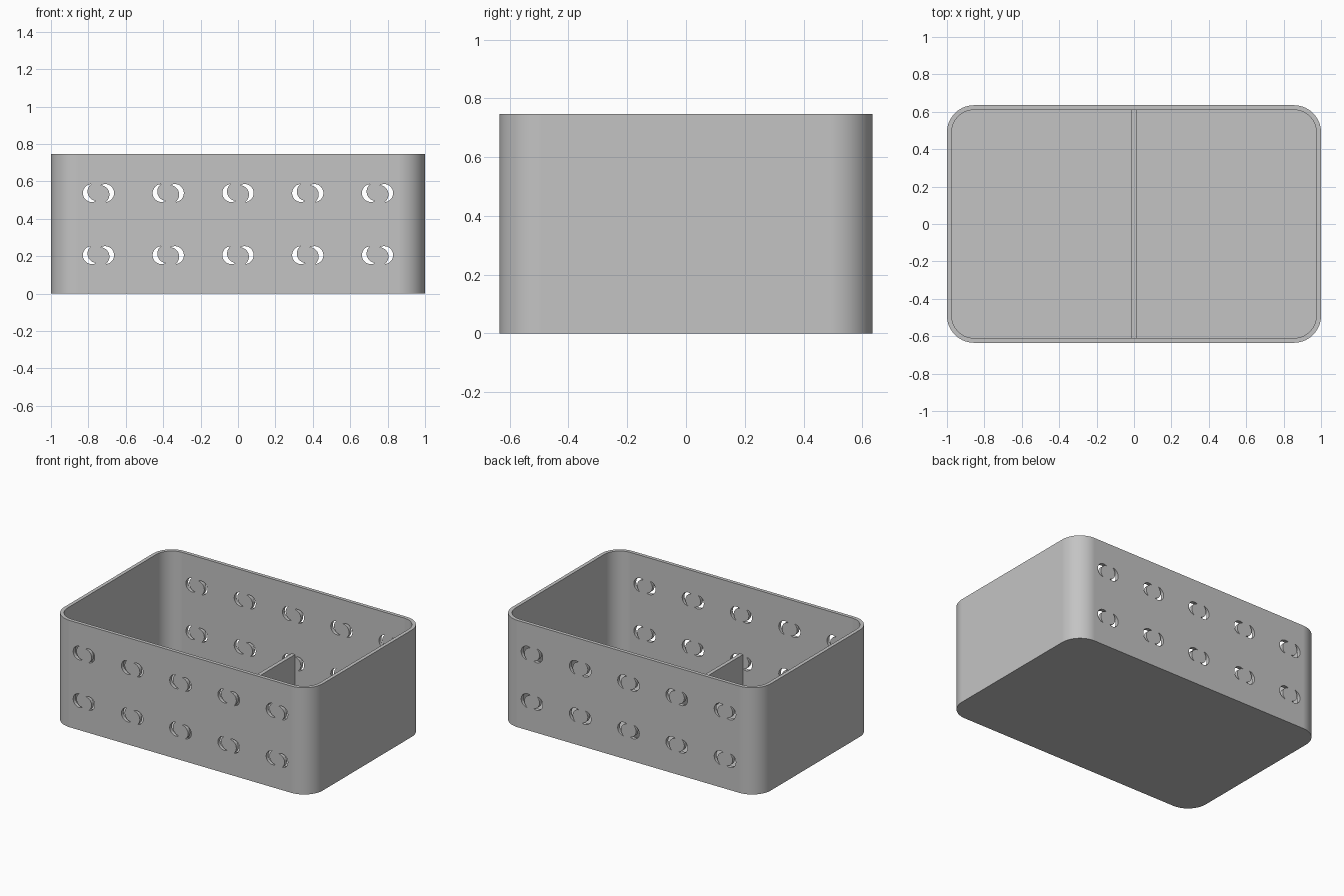
import bpy, bmesh, math
from mathutils import Vector

cube = bpy.data.objects.get("Cube")
if cube:
    bpy.data.objects.remove(cube)

HX, HY, H = 1.0, 0.635, 0.746      # half width, half depth, height
RADIUS, WALL = 0.145, 0.025
COLUMN_STEP, ROWS = 0.373, (0.206, 0.538)

grey = bpy.data.materials.new("plain_grey")
grey.use_nodes = True
colour = (0.55, 0.55, 0.55, 1)
grey.diffuse_color = colour
grey.node_tree.nodes["Principled BSDF"].inputs["Base Color"].default_value = colour


def make_object(name, bm):
    bmesh.ops.recalc_face_normals(bm, faces=bm.faces)
    mesh = bpy.data.meshes.new(name)
    bm.to_mesh(mesh)
    bm.free()
    mesh.materials.append(grey)
    obj = bpy.data.objects.new(name, mesh)
    bpy.context.collection.objects.link(obj)
    return obj


def bridge(bm, a, b):
    for i in range(len(a)):
        j = (i + 1) % len(a)
        bm.faces.new((a[i], a[j], b[j], b[i]))


def rounded_ring(bm, inset, z, steps=16):
    """Rounded rectangle of vertices at height z."""
    ring = []
    for k, (sx, sy) in enumerate(((1, 1), (-1, 1), (-1, -1), (1, -1))):
        for i in range(steps + 1):
            a = math.pi / 2 * (k + i / steps)
            r = RADIUS - inset
            ring.append(bm.verts.new((sx * (HX - RADIUS) + r * math.cos(a),
                                      sy * (HY - RADIUS) + r * math.sin(a), z)))
    return ring


def crescent(steps=20):
    """Outline of a circle with an offset circle bitten out of it."""
    outer_r, bite_r = 0.048, 0.050
    offset = Vector((0.027, 0.008))
    d, tilt = offset.length, math.atan2(offset.y, offset.x)
    # Angles at which the two circles meet, seen from each centre
    along = (d * d + outer_r ** 2 - bite_r ** 2) / (2 * d)
    a = math.acos(along / outer_r)
    b = math.acos((along - d) / bite_r)
    points = []
    for i in range(steps + 1):
        t = tilt + a + (2 * math.pi - 2 * a) * i / steps
        points.append(Vector((math.cos(t), math.sin(t))) * outer_r)
    for i in range(1, steps):
        t = tilt - b - (2 * math.pi - 2 * b) * i / steps
        points.append(offset + Vector((math.cos(t), math.sin(t))) * bite_r)
    return points


# Open box: outer wall, rim, inner wall and floor
bm = bmesh.new()
rings = [rounded_ring(bm, inset, z) for inset, z in
         ((0, 0), (0, H), (WALL, H), (WALL, WALL))]
for lower, upper in zip(rings, rings[1:]):
    bridge(bm, lower, upper)
bm.faces.new(rings[0])
bm.faces.new(rings[-1])
box = make_object("box_shell", bm)

# Crescent pairs cut through the front and back walls
bm = bmesh.new()
outline = crescent()
for column in range(-2, 3):
    for row in ROWS:
        for side in (1, -1):
            cx = column * COLUMN_STEP - side * 0.0355
            ends = [[bm.verts.new((cx + side * p.x, y, row + side * p.y))
                     for p in outline] for y in (-1, 1)]
            bridge(bm, *ends)
            for end in ends:
                bm.faces.new(end)
cutter = make_object("hole_cutter", bm)
cutter.hide_render = True

bpy.ops.object.select_all(action='DESELECT')
bpy.context.view_layer.objects.active = box
box.select_set(True)
cut = box.modifiers.new("holes", 'BOOLEAN')
cut.object = cutter
cut.operation = 'DIFFERENCE'
cut.solver = 'EXACT'
bpy.ops.object.modifier_apply(modifier=cut.name)
bpy.data.objects.remove(cutter)

# Smooth corners, crisp rims, flat walls
bpy.ops.object.shade_smooth_by_angle(angle=math.radians(30))
weighted = box.modifiers.new("flat_walls", 'WEIGHTED_NORMAL')
weighted.keep_sharp = True

# Low divider across the middle of the floor
bm = bmesh.new()
bmesh.ops.create_cube(bm, size=1)
top = 0.265
bmesh.ops.scale(bm, verts=bm.verts, vec=(0.026, 2 * (HY - WALL), top - WALL))
bmesh.ops.translate(bm, verts=bm.verts, vec=(0, 0, (top + WALL) / 2))
make_object("divider", bm)
